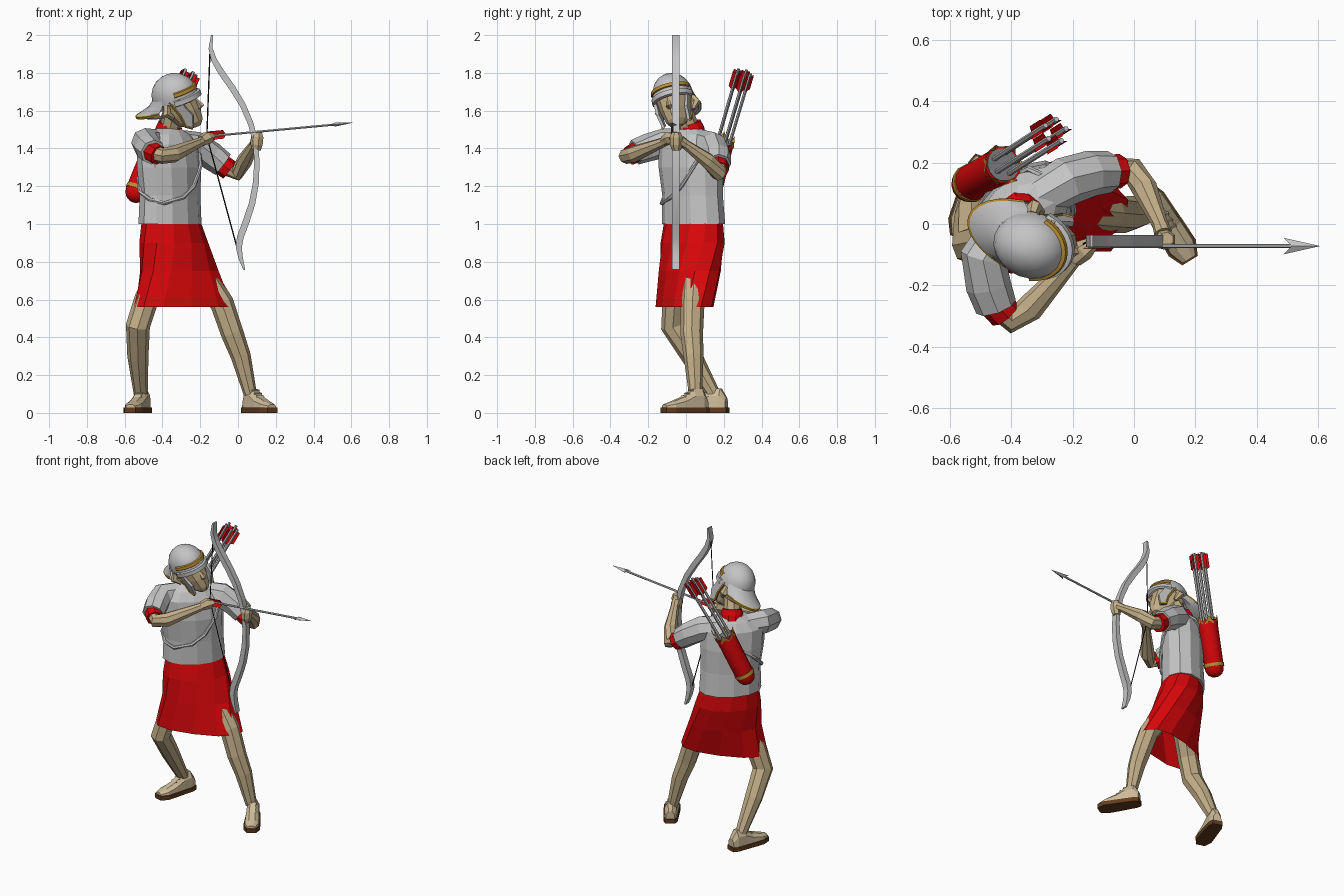
import bpy, bmesh, math
from mathutils import Vector, Matrix, Euler

if "Cube" in bpy.data.objects:
    bpy.data.objects.remove(bpy.data.objects["Cube"])

def material(name, r, g, b):
    m = bpy.data.materials.new(name)
    m.diffuse_color = (r, g, b, 1)
    m.use_nodes = True
    m.node_tree.nodes["Principled BSDF"].inputs["Base Color"].default_value = m.diffuse_color
    return m

GREY = material("light grey cloth", .56, .56, .56)
STEEL = material("steel grey", .55, .55, .56)
DARK = material("dark grey", .2, .2, .21)
RED = material("red", .68, .002, .003)
SKIN = material("skin tan", .55, .43, .25)
SHOE = material("shoe tan", .62, .50, .32)
SOLE = material("sole brown", .12, .045, .012)
GOLD = material("gold", .50, .27, .03)
BLACK = material("black", .01, .01, .01)
smooth_objects = []

def build(name, verts, faces, mat, M=None, smooth=False):
    bm = bmesh.new()
    vs = [bm.verts.new(M @ Vector(v) if M else Vector(v)) for v in verts]
    for f in faces:
        bm.faces.new([vs[i] for i in f])
    bmesh.ops.recalc_face_normals(bm, faces=bm.faces)
    me = bpy.data.meshes.new(name)
    bm.to_mesh(me)
    bm.free()
    me.materials.append(mat)
    ob = bpy.data.objects.new(name, me)
    bpy.context.collection.objects.link(ob)
    if smooth:
        smooth_objects.append(ob)
    return ob

def loft(name, rings, mat, M=None, smooth=False, closed=True, caps=True, loop=False):
    n, k = len(rings[0]), len(rings)
    verts = [p for r in rings for p in r]
    faces = []
    for i in range(k if loop else k - 1):
        j2 = (i + 1) % k
        for j in range(n if closed else n - 1):
            q = (j + 1) % n
            faces.append((i * n + j, i * n + q, j2 * n + q, j2 * n + j))
    if caps and closed and not loop:
        faces += [tuple(range(n)), tuple(range((k - 1) * n, k * n))]
    return build(name, verts, faces, mat, M, smooth)

def oval(cx, cy, z, a, b, phi=0, n=12, e=1.0):
    c, s = math.cos(math.radians(phi)), math.sin(math.radians(phi))
    out = []
    for i in range(n):
        t = math.tau * i / n
        u, v = [r * math.copysign(abs(w) ** e, w) for r, w in ((a, math.cos(t)), (b, math.sin(t)))]
        out.append((cx + c * u + s * v, cy + s * u - c * v, z))
    return out

def tube(name, pts, radii, mat, n=8, M=None, smooth=False, ref=None, loop=False, phase=0):
    P = [Vector(p) for p in pts]
    k = len(P)
    if ref is None:
        d = (P[-1] - P[0]).normalized()
        ref = (0, 1, 0) if abs(d.z) > .75 else (0, 0, 1)
    rings = []
    for i in range(k):
        a, b = (P[i - 1], P[(i + 1) % k]) if loop else (P[max(i - 1, 0)], P[min(i + 1, k - 1)])
        t = (b - a).normalized()
        u = t.cross(Vector(ref)).normalized()
        v = u.cross(t)
        r = radii[i] if isinstance(radii, (list, tuple)) else radii
        ru, rv = r if isinstance(r, tuple) else (r, r)
        rings.append([P[i] + u * ru * math.cos(math.tau * j / n + phase) + v * rv * math.sin(math.tau * j / n + phase)
                      for j in range(n)])
    return loft(name, rings, mat, M, smooth, loop=loop)

# Torso and skirt: z, centre x, centre y, half width, half depth, turn
TORSO = [(1.0, -.36, .04, .195, .135, 45), (1.15, -.36, .035, .187, .13, 45), (1.3, -.365, .025, .2, .135, 45),
         (1.42, -.37, .02, .2, .12, 45), (1.475, -.37, .02, .14, .09, 45), (1.505, -.37, .025, .07, .065, 45)]
SKIRT = [(1.02, -.355, .04, .18, .125, 45, 1), (.9, -.34, .035, .205, .145, 40, 1),
         (.75, -.31, .02, .225, .142, 28, .95), (.56, -.285, -.008, .28, .125, 18, .85)]
loft("tunic", [oval(x, y, z, a, b, p) for z, x, y, a, b, p in TORSO], GREY)
loft("skirt", [oval(x, y, z, a, b, p, 12, e) for z, x, y, a, b, p, e in SKIRT], RED, caps=False)

# Quiver strap hugging the torso: angle, height
strap = []
for t, z in [(20, 1.43), (50, 1.31), (75, 1.2), (100, 1.14), (135, 1.11), (165, 1.13), (195, 1.17),
             (230, 1.24), (270, 1.33), (310, 1.42), (350, 1.46)]:
    for lo, hi in zip(TORSO, TORSO[1:]):
        if lo[0] <= z <= hi[0]:
            f = (z - lo[0]) / (hi[0] - lo[0])
            x, y, a, b = [lo[i] + f * (hi[i] - lo[i]) for i in range(1, 5)]
    c, s, r = math.cos(math.radians(t)) * a * 1.03, math.sin(math.radians(t)) * b * 1.03, math.sqrt(.5)
    strap.append((x + r * (c + s), y + r * (c - s), z))
tube("quiver_strap", strap, .011, STEEL, n=6, loop=True)

# Arms with sleeves and cuffs
tube("draw_sleeve", [(-.42, .0, 1.43), (-.49, -.11, 1.43), (-.475, -.2, 1.405), (-.45, -.27, 1.38)],
     [.07, .078, .074, .068], GREY)
tube("draw_cuff", [(-.46, -.25, 1.385), (-.42, -.295, 1.365)], [.056, .054], RED)
tube("draw_arm", [(-.44, -.27, 1.375), (-.4, -.315, 1.36), (-.34, -.275, 1.37), (-.2, -.12, 1.433), (-.17, -.09, 1.45)],
     [.045, .042, .045, .026, .03], SKIN)
tube("draw_hand", [(-.195, -.115, 1.44), (-.165, -.085, 1.455), (-.13, -.06, 1.462)], [.028, .036, .02], SKIN, n=6)
tube("bow_sleeve", [(-.32, .08, 1.43), (-.22, .14, 1.41), (-.14, .165, 1.36), (-.08, .17, 1.315)],
     [.07, .08, .075, .068], GREY)
tube("bow_cuff", [(-.1, .17, 1.325), (-.045, .172, 1.285)], [.056, .056], RED)
tube("bow_arm", [(-.06, .17, 1.3), (-.005, .175, 1.27), (.035, .115, 1.335), (.085, 0, 1.42), (.095, -.03, 1.44)],
     [.045, .043, .042, .026, .03], SKIN)
tube("bow_hand", [(.098, -.05, 1.39), (.1, -.052, 1.42), (.103, -.052, 1.46), (.105, -.05, 1.485)],
     [.024, .034, .035, .024], SKIN, n=7)

# Legs
tube("front_leg", [(-.2, .05, .75), (-.085, .035, .58), (-.03, .03, .42), (.015, .04, .3), (.065, .05, .1)],
     [.07, .063, .06, .053, .035], SKIN)
tube("rear_leg", [(-.40, .0, .75), (-.485, -.06, .6), (-.53, -.07, .46), (-.53, .03, .3), (-.515, .145, .1)],
     [.07, .065, .064, .056, .037], SKIN)

# Shoes with soles and laces
def shoe(side, heel, toe):
    h, t = Vector(heel), Vector(toe)
    d = t - h
    s = Vector((-d.y, d.x, 0)).normalized()
    st = [(0, .028, .08), (.12, .04, .13), (.33, .042, .125), (.55, .045, .085), (.82, .047, .06), (1, .027, .045)]
    shape = [(-1, None), (-.9, .65), (-.4, 1), (.4, 1), (.9, .65), (1, None)]
    loft(side + "_shoe", [[h + d * f + s * w * u + Vector((0, 0, .02 if v is None else .02 + (ht - .02) * v))
                           for u, v in shape] for f, w, ht in st], SHOE)
    loft(side + "_sole", [[h + d * (f * 1.04 - .02) + s * w * 1.1 * u + Vector((0, 0, z))
                           for u, z in ((-1, 0), (-1, .028), (1, .028), (1, 0))] for f, w, ht in st], SOLE)
    for i in range(4):
        f, z = .36 + .09 * i, .118 - .0165 * i
        tube(side + "_lace", [h + d * f + s * u + Vector((0, 0, z)) for u in (-.022, .022)], .006, SHOE, n=4)

shoe("front", (.045, .105, 0), (.18, -.115, 0))
shoe("rear", (-.49, .215, 0), (-.57, -.04, 0))

# Neck and scarf
tube("neck", [(-.37, .035, 1.46), (-.34, -.02, 1.6)], .055, SKIN)
tube("scarf", [(-.37, .035, 1.465), (-.365, .028, 1.505), (-.36, .02, 1.535)], [.075, .07, .06], RED, n=10)

# Head, in its own frame: x forward, y left, z up
H = Matrix.Translation((-.337, -.07, 1.685)) @ Euler((math.radians(18), math.radians(-14), math.radians(-20))).to_matrix().to_4x4()
loft("face", [oval(x, 0, z, a, b, n=10) for z, x, a, b in
              [(-.195, .055, .03, .03), (-.165, .035, .072, .056), (-.1, .015, .098, .078),
               (-.03, 0, .108, .09), (.03, 0, .1, .085)]], SKIN, H)
tube("nose", [(.105, 0, -.05), (.122, 0, -.095), (.1, 0, -.105)], [.008, .017, .012], SKIN, n=5, M=H)
rings = [oval(0, 0, -.025, .124, .106, n=20)]
rings += [oval(0, 0, .115 * math.sin(math.radians(e)), .124 * math.cos(math.radians(e)),
               .106 * math.cos(math.radians(e)), n=20) for e in (0, 18, 36, 54, 70, 84)]
loft("helmet_dome", rings, STEEL, H, smooth=True)

def arc(name, rows, a0, a1, mat, n=12):
    pts = [[(r * math.cos(t), w * math.sin(t), z)
            for t in [math.radians(a0 + (a1 - a0) * i / n) for i in range(n + 1)]] for z, r, w in rows]
    loft(name, pts, mat, H, closed=False, smooth=True)

arc("neck_guard", [(.005, .123, .105), (-.025, .155, .112), (-.055, .24, .122), (-.065, .24, .122),
                   (-.085, .17, .115), (-.08, .12, .104)], 108, 252, STEEL)
arc("neck_guard_trim", [(-.052, .235, .12), (-.055, .244, .126), (-.068, .242, .124)], 108, 252, GOLD)
arc("brow_guard", [(-.045, .122, .105), (-.04, .14, .116), (-.015, .14, .116), (-.01, .122, .105)], -80, 80, STEEL)
arc("brow_band", [(.004, .125, .107), (.008, .132, .113), (.026, .13, .111), (.03, .118, .102)], -75, 75, GOLD)

cheek = [(-.005, -.01), (.055, -.01), (.07, -.07), (.09, -.115), (.065, -.185), (.03, -.165), (.025, -.1)]
for s, side in ((-1, "right"), (1, "left")):
    loft(side + "_cheek_guard", [[(x, s * (y + .13 * z), z) for x, z in cheek] for y in (.088, .104)], STEEL, H)
    tube(side + "_cheek_trim", [(x, s * (.102 + .13 * z), z) for x, z in (cheek[0], cheek[6], cheek[5], cheek[4])],
         .008, GOLD, n=5, M=H)
    tube(side + "_ear", [(-.03, s * .09, -.03), (-.04, s * .105, -.065), (-.02, s * .085, -.105)],
         [.018, .026, .012], SKIN, n=6, M=H)

# Bow with a flat rectangular section, and its string
BOW = [(-.138, 2.0, .005), (-.145, 1.93, .011), (-.128, 1.87, .015), (-.09, 1.805, .017), (-.03, 1.72, .017),
       (.025, 1.63, .016), (.068, 1.53, .015), (.093, 1.43, .014), (.1, 1.33, .014), (.095, 1.22, .016),
       (.075, 1.11, .017), (.042, 1.01, .018), (.012, .93, .018), (.004, .875, .016), (.014, .82, .012), (.034, .757, .005)]
tube("bow", [(x, -.055, z) for x, z, r in BOW], [(r * 1.41, .028) for x, z, r in BOW], STEEL, n=4,
     smooth=True, ref=(0, 1, 0), phase=math.pi / 4)
tube("bow_string", [(-.148, -.055, 1.92), (-.165, -.065, 1.465), (-.008, -.055, .885)], .0035, BLACK, n=4)

# Arrows: shaft with three red vanes near the nock
def arrow(name, nock, tip, vane=.027, radius=.0065):
    a, b = Vector(nock), Vector(tip)
    d = (b - a).normalized()
    tube(name + "_shaft", [a, b], radius, STEEL, n=6)
    u = d.cross(Vector((.1, .9, .3))).normalized()
    verts, faces = [], []
    for k in range(3):
        o = (Matrix.Rotation(math.tau * k / 3, 3, d) @ u) * vane
        i = len(verts)
        verts += [a + d * .01, a + d * .01 + o, a + d * .095 + o, a + d * .11]
        faces.append((i, i + 1, i + 2, i + 3))
    build(name + "_fletching", verts, faces, RED)

arrow("drawn_arrow", (-.172, -.072, 1.463), (.53, -.072, 1.528))
build("arrow_head", [(.608, -.072, 1.536), (.487, -.045, 1.524), (.487, -.099, 1.524), (.515, -.072, 1.538), (.515, -.072, 1.516)],
      [(0, 1, 3), (0, 3, 2), (0, 4, 1), (0, 2, 4), (1, 4, 3), (2, 3, 4)], STEEL)

# Quiver with low band, pointed rim ornaments and spare arrows
q0, q1 = Vector((-.558, .118, 1.12)), Vector((-.428, .193, 1.435))
axis = (q1 - q0).normalized()
along = lambda t: q0 + (q1 - q0) * t
tube("quiver", [along(t) for t in (0, .04, .1, .18, 1)], [.02, .043, .055, .06, .062], RED, n=14, smooth=True)
tube("quiver_low_band", [along(.18), along(.24)], .0635, GOLD, n=14, smooth=True)
tube("quiver_mouth", [along(1.0), along(1.01)], .055, DARK, n=14)
side = axis.cross(Vector((0, 0, 1))).normalized()
for k in range(6):
    spin = lambda deg: Matrix.Rotation(math.radians(deg + 60 * k), 3, axis) @ side
    build("rim_point", [along(.94) + spin(-28) * .066, along(.94) + spin(28) * .066, along(1.09) + spin(0) * .068,
                        along(.98) + spin(0) * .052], [(0, 1, 2), (0, 2, 3), (1, 3, 2), (0, 3, 1)], GOLD)
for k in range(5):
    off = Matrix.Rotation(math.tau * k / 5, 3, axis) @ side * .036
    end = Vector((-.255, .305, 1.805)) + off * 1.05
    arrow("spare_arrow_%d" % (k + 1), end, along(.8) + off, .026, .009)

# Smooth shading on the rounded parts only
for ob in bpy.data.objects:
    ob.select_set(ob in smooth_objects)
bpy.context.view_layer.objects.active = smooth_objects[0]
bpy.ops.object.shade_smooth_by_angle(angle=math.radians(35))
